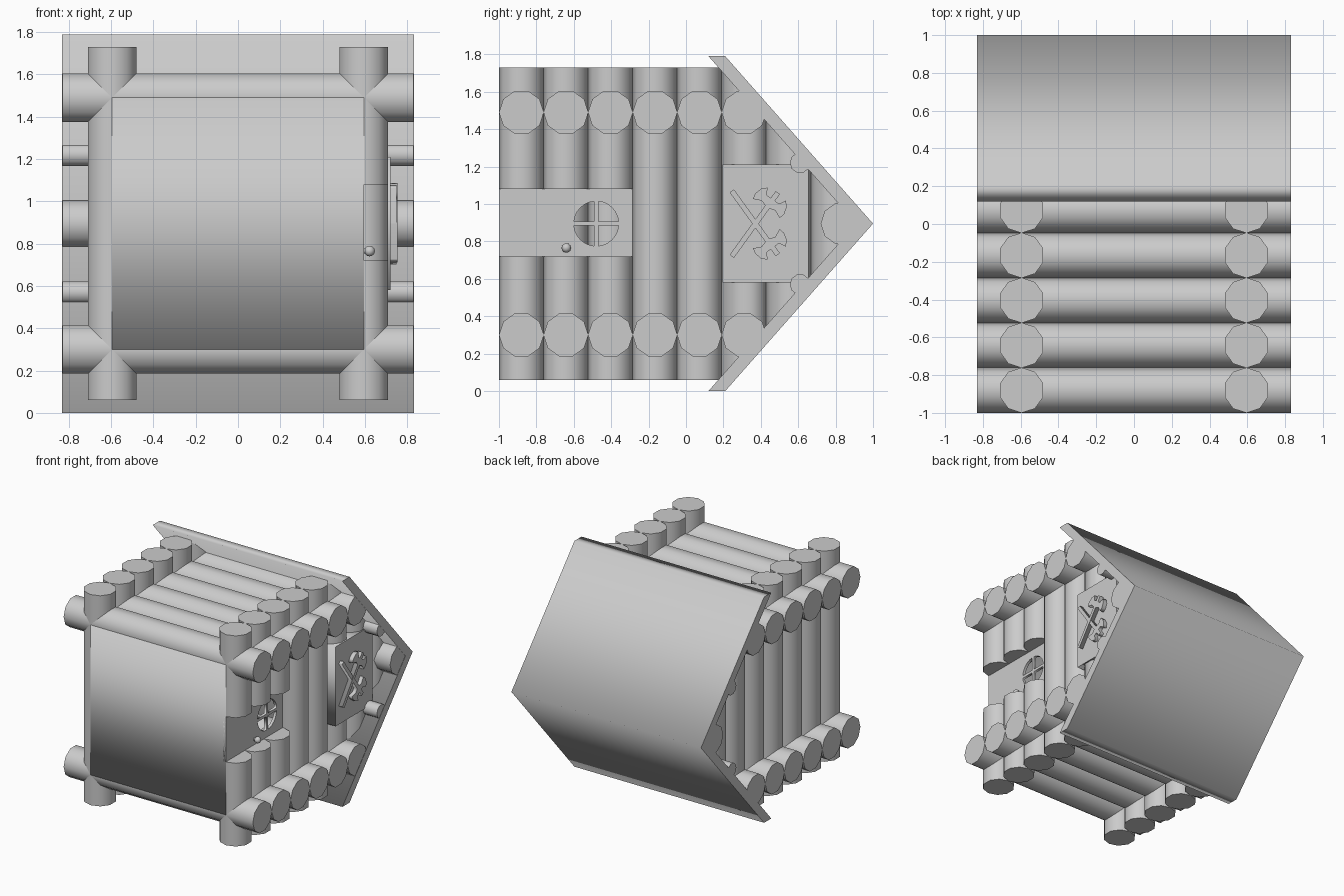
import bpy, bmesh, math
from mathutils import Matrix, Vector

if "Cube" in bpy.data.objects:
    bpy.data.objects.remove(bpy.data.objects["Cube"])

CZ = 0.895            # middle height of the cabin (it lies on its side, roof towards +y)
R = 0.12              # log radius
APEX, SLOPE = 0.91, 0.79 / 0.895   # inner roof apex (y) and y drop per unit z

grey = bpy.data.materials.new("grey wood")
grey.diffuse_color = (0.6, 0.6, 0.6, 1)
grey.use_nodes = True
grey.node_tree.nodes["Principled BSDF"].inputs["Base Color"].default_value = grey.diffuse_color


def finish(name, me, smooth=False):
    ob = bpy.data.objects.new(name, me)
    bpy.context.collection.objects.link(ob)
    me.materials.clear()
    me.materials.append(grey)
    if smooth:
        bpy.ops.object.select_all(action='DESELECT')
        ob.select_set(True)
        bpy.context.view_layer.objects.active = ob
        bpy.ops.object.shade_smooth_by_angle(angle=math.radians(40))
    return ob


def log(name, axis, a, b, p, q, r=R, seg=10, clip=False):
    """Log along x (p=y, q=z) or along z (p=x, q=y), from a to b."""
    bm = bmesh.new()
    mid = (a + b) / 2
    if axis == 'x':
        m = Matrix.Translation((mid, p, q)) @ Matrix.Rotation(math.pi / 2, 4, 'Y')
    else:
        m = Matrix.Translation((p, q, mid))
    bmesh.ops.create_cone(bm, cap_ends=True, segments=seg, radius1=r, radius2=r,
                          depth=b - a, matrix=m)
    if clip:   # trim under both roof slopes
        for s in (1, -1):
            res = bmesh.ops.bisect_plane(
                bm, geom=bm.verts[:] + bm.edges[:] + bm.faces[:],
                plane_co=Vector((0, APEX + 0.02, CZ)),
                plane_no=Vector((0, 1, s * SLOPE)), clear_outer=True)
            cut = [e for e in res['geom_cut'] if isinstance(e, bmesh.types.BMEdge)]
            bmesh.ops.holes_fill(bm, edges=cut)
    me = bpy.data.meshes.new(name)
    bm.to_mesh(me)
    bm.free()
    return finish(name, me, True)


def plate(name, loops, x0, x1):
    """Flat plate from (y, z) outlines, further loops are holes, between x0 and x1."""
    cu = bpy.data.curves.new(name, 'CURVE')
    cu.dimensions, cu.fill_mode = '2D', 'BOTH'
    cu.extrude = (x1 - x0) / 2
    for pts in loops:
        sp = cu.splines.new('POLY')
        sp.points.add(len(pts) - 1)
        for pt, (y, z) in zip(sp.points, pts):
            pt.co = (y, z, 0, 1)
        sp.use_cyclic_u = True
    tmp = bpy.data.objects.new(name + "_tmp", cu)
    bpy.context.collection.objects.link(tmp)
    dg = bpy.context.evaluated_depsgraph_get()
    me = bpy.data.meshes.new_from_object(tmp.evaluated_get(dg))
    bpy.data.objects.remove(tmp)
    me.transform(Matrix(((0, 0, 1, (x0 + x1) / 2), (1, 0, 0, 0), (0, 1, 0, 0), (0, 0, 0, 1))))
    return finish(name, me)


def rect(y0, y1, z0, z1):
    return [(y0, z0), (y1, z0), (y1, z1), (y0, z1)]


# Side wall logs, along x
for i in range(6):
    for side, z in (("lower", 0.30), ("upper", 1.49)):
        log(f"side_log_{side}_{i}", 'x', -0.83, 0.83, -0.88 + 0.238 * i, z)

# End wall logs, along z; the first three on the door wall are split by the doorway
for i in range(8):
    y = -0.88 + 0.238 * i
    for side, x in (("back", -0.595), ("door", 0.595)):
        if side == "door" and i < 3:
            log(f"door_wall_log_low_{i}", 'z', 0.06, 0.72, x, y)
            log(f"door_wall_log_high_{i}", 'z', 1.08, 1.73, x, y)
        else:
            log(f"{side}_wall_log_{i}", 'z', 0.06, 1.73, x, y, clip=i > 4)

# Ridge beam and purlins
log("ridge_beam", 'x', -0.83, 0.83, 0.835, CZ, 0.115)
for s in (-1, 1):
    log("purlin", 'x', -0.83, 0.83, 0.61, CZ + s * 0.325, 0.055)

# Roof
plate("roof", [[(0.21, 0), (1, CZ), (0.21, 1.79), (0.12, 1.79), (APEX, CZ), (0.12, 0)]],
      -0.832, 0.832)

# Floor
plate("floor", [rect(-1.0, -0.975, 0.30, 1.49)], -0.595, 0.595)


# Door with a round window of four panes
def pane(sy, sz, r=0.12, g=0.011):
    a0 = math.asin(g / r)
    arc = [a0 + (math.pi / 2 - 2 * a0) * k / 6 for k in range(7)]
    return [(-0.48 + sy * y, CZ + sz * z) for y, z in
            [(g, g)] + [(r * math.cos(a), r * math.sin(a)) for a in arc]]


plate("door", [rect(-1.0, -0.285, 0.72, 1.08)] +
      [pane(a, b) for a in (-1, 1) for b in (-1, 1)], 0.57, 0.592)

# Door knob
log("knob_stem", 'x', 0.585, 0.62, -0.64, 0.765, 0.012)
bm = bmesh.new()
bmesh.ops.create_uvsphere(bm, u_segments=12, v_segments=8, radius=0.025,
                          matrix=Matrix.Translation((0.622, -0.64, 0.765)))
knob = bpy.data.meshes.new("door_knob")
bm.to_mesh(knob)
bm.free()
finish("door_knob", knob, True)

# Sign board with two crossed double-bladed axes
plate("sign_board", [rect(0.195, 0.655, 0.58, 1.21)], 0.60, 0.72)
half = [(0, 0.014), (0.325, 0.014), (0.335, 0.045), (0.315, 0.088), (0.345, 0.095),
        (0.385, 0.085), (0.41, 0.06), (0.375, 0.04), (0.375, 0.014), (0.42, 0.014)]
outline = half + [(u, -v) for u, v in reversed(half)]
du, dv = 0.585, 0.811
for n, s in (("axe_rising", 1), ("axe_falling", -1)):
    pts = [(0.245 + u * du - v * dv, CZ + s * (-0.175 + u * dv + v * du)) for u, v in outline]
    plate(n, [pts], 0.715, 0.752 + 0.002 * s)
